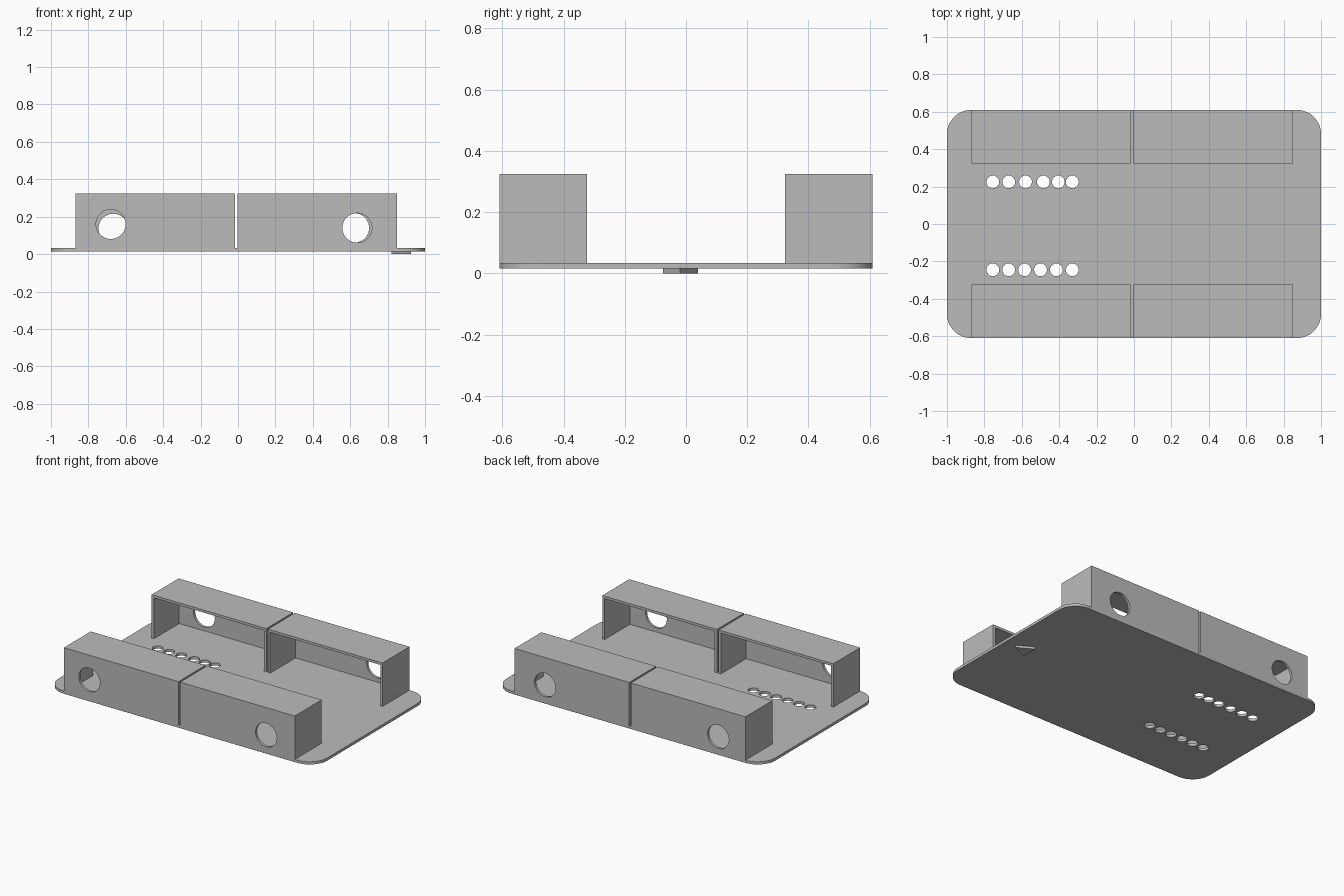
import bpy
import bmesh
from math import cos, sin, pi, radians
from mathutils import Matrix

cube = bpy.data.objects.get("Cube")
if cube:
    bpy.data.objects.remove(cube, do_unlink=True)

grey = bpy.data.materials.new("plain grey")
grey.use_nodes = True
colour = (0.5, 0.5, 0.5, 1)
grey.diffuse_color = colour
grey.node_tree.nodes["Principled BSDF"].inputs["Base Color"].default_value = colour

PLATE_BOTTOM, PLATE_TOP, BAY_TOP = 0.015, 0.033, 0.325
WALL = 0.017


def finish(bm, name):
    bmesh.ops.recalc_face_normals(bm, faces=bm.faces)
    mesh = bpy.data.meshes.new(name)
    bm.to_mesh(mesh)
    bm.free()
    obj = bpy.data.objects.new(name, mesh)
    bpy.context.collection.objects.link(obj)
    mesh.materials.append(grey)
    return obj


def prism(name, outline, z0, z1):
    bm = bmesh.new()
    face = bm.faces.new([bm.verts.new((x, y, z0)) for x, y in outline])
    top = bmesh.ops.extrude_face_region(bm, geom=[face])["geom"]
    verts = [v for v in top if isinstance(v, bmesh.types.BMVert)]
    bmesh.ops.translate(bm, verts=verts, vec=(0, 0, z1 - z0))
    return finish(bm, name)


def box(name, x0, x1, y0, y1, z0, z1):
    return prism(name, [(x0, y0), (x1, y0), (x1, y1), (x0, y1)], z0, z1)


def cylinders(name, centres, radius, depth, turn=Matrix()):
    bm = bmesh.new()
    for c in centres:
        bmesh.ops.create_cone(bm, cap_ends=True, segments=48, radius1=radius,
                              radius2=radius, depth=depth,
                              matrix=Matrix.Translation(c) @ turn)
    return finish(bm, name)


def cut(obj, cutter):
    mod = obj.modifiers.new("cut", 'BOOLEAN')
    mod.operation = 'DIFFERENCE'
    mod.solver = 'EXACT'
    mod.object = cutter
    cutter.hide_render = True
    cutter.hide_set(True)


def smooth(obj):
    bpy.ops.object.select_all(action='DESELECT')
    obj.select_set(True)
    bpy.context.view_layer.objects.active = obj
    bpy.ops.object.shade_smooth_by_angle(angle=radians(30))


# Rounded base plate
R = 0.13
outline = []
for k, (sx, sy) in enumerate([(1, 1), (-1, 1), (-1, -1), (1, -1)]):
    for i in range(13):
        a = (k + i / 12) * pi / 2
        outline.append((sx * (1 - R) + R * cos(a), sy * (0.61 - R) + R * sin(a)))
plate = prism("base_plate", outline, PLATE_BOTTOM, PLATE_TOP)

# Two rows of small round holes through the plate
rows = {0.225: (-0.755, -0.67, -0.58, -0.485, -0.405, -0.33),
        -0.245: (-0.755, -0.67, -0.585, -0.5, -0.415, -0.33)}
centres = [(x, y, PLATE_TOP) for y, xs in rows.items() for x in xs]
cut(plate, cylinders("plate_hole_cutter", centres, 0.034, 0.2))
smooth(plate)

# Four bays, open towards the middle, each with a round hole in its outer wall
SPANS = {"right": (-0.87, -0.016), "left": (-0.004, 0.85)}
HOLES = {("front", "right"): (-0.68, 0.16), ("front", "left"): (0.637, 0.14),
         ("back", "right"): (-0.667, 0.137), ("back", "left"): (0.622, 0.14)}
for (row, side), (hx, hz) in HOLES.items():
    s = -1 if row == "front" else 1
    x0, x1 = SPANS[side]
    inner, outer = 0.324 * s, 0.61 * s
    name = f"{row}_{side}_bay"
    bay = box(name, x0, x1, inner, outer, PLATE_TOP, BAY_TOP)
    cut(bay, box(name + "_hollow_cutter", x0 + WALL, x1 - WALL,
                 inner - 0.1 * s, outer - WALL * s, -0.1, BAY_TOP - WALL))
    cut(bay, cylinders(name + "_hole_cutter", [(hx, outer, hz)], 0.079, 0.1,
                       Matrix.Rotation(pi / 2, 4, 'X')))
    smooth(bay)

# Small arrow raised on the underside
prism("direction_marker", [(0.925, -0.02), (0.82, 0.04), (0.82, -0.075)],
      0, PLATE_BOTTOM)
